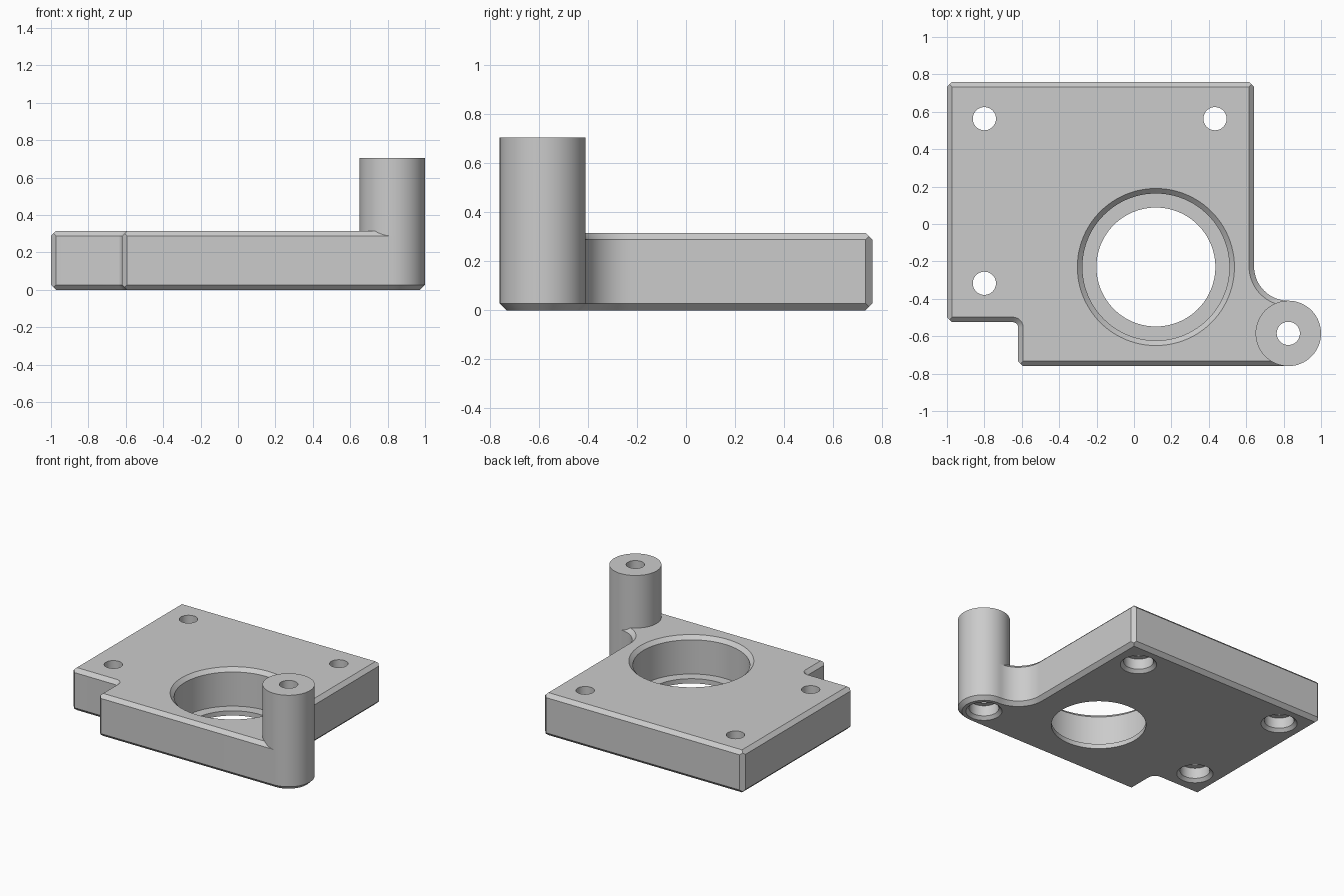
import bpy, bmesh
from math import sin, cos, pi, radians

if "Cube" in bpy.data.objects:
    bpy.data.objects.remove(bpy.data.objects["Cube"])

grey = bpy.data.materials.new("machined_grey")
grey.use_nodes = True
colour = (0.6, 0.6, 0.6, 1)
grey.diffuse_color = colour
grey.node_tree.nodes["Principled BSDF"].inputs["Base Color"].default_value = colour

THICK, CH = 0.315, 0.027           # plate thickness and chamfer size
BOSS, BOSS_R, BOSS_TOP = (0.825, -0.585), 0.175, 0.705
BORE_R = 0.062


def make_object(name, bm):
    bmesh.ops.remove_doubles(bm, verts=bm.verts, dist=1e-5)
    bmesh.ops.recalc_face_normals(bm, faces=bm.faces)
    mesh = bpy.data.meshes.new(name)
    bm.to_mesh(mesh)
    bm.free()
    mesh.materials.append(grey)
    obj = bpy.data.objects.new(name, mesh)
    bpy.context.scene.collection.objects.link(obj)
    return obj


def bridge(bm, a, b):
    n = len(a)
    for i in range(n):
        quad = (a[i], a[(i + 1) % n], b[(i + 1) % n], b[i])
        bm.faces.new(quad)


def lathe(bm, centre, profile, closed=False, steps=64):
    """Turn a (radius, z) profile around a vertical axis."""
    rings = []
    for r, z in profile:
        angles = [2 * pi * i / steps for i in range(steps)]
        rings.append([bm.verts.new((centre[0] + r * cos(a), centre[1] + r * sin(a), z))
                      for a in angles])
    for a, b in zip(rings, rings[1:]):
        bridge(bm, a, b)
    if closed:
        bridge(bm, rings[-1], rings[0])
    else:
        bm.faces.new(rings[0])
        bm.faces.new(rings[-1])


def arc(centre, r, start, end, steps):
    angles = [radians(start + (end - start) * i / steps) for i in range(steps + 1)]
    return [(centre[0] + r * cos(a), centre[1] + r * sin(a)) for a in angles]


def corner(x, y, sx, sy, d, x_first=False):
    """Chamfered outer corner, moved inward by d."""
    cut = max(CH - 2 * d, 0)
    x, y = x + d * sx, y + d * sy
    pair = [(x, y + cut * sy), (x + cut * sx, y)]
    return pair[::-1] if x_first else pair


def outline(d):
    """Plate outline, moved inward by d."""
    return (corner(-1, -0.525, 1, 1, d)
            + arc((-0.647, -0.552), 0.027 + d, 90, 0, 6)
            + corner(-0.62, -0.76, 1, 1, d)
            + arc(BOSS, BOSS_R - d, -90, 90, 32)
            + arc((BOSS[0], -0.227), 0.183 + d, 270, 180, 16)
            + corner(0.642, 0.76, -1, -1, d)
            + corner(-1, 0.76, 1, -1, d, True))


# Base plate with chamfered edges
bm = bmesh.new()
half = CH / 2
levels = [(CH, 0), (half, half), (0, CH),
          (0, THICK - CH), (half, THICK - half), (CH, THICK)]
rings = [[bm.verts.new((x, y, z)) for x, y in outline(d)] for d, z in levels]
for low, high in zip(rings, rings[1:]):
    bridge(bm, low, high)
bm.faces.new(rings[0])
bm.faces.new(rings[-1])
plate = make_object("base_plate", bm)

# Cutters: large stepped opening and four counterbored screw holes
bm = bmesh.new()
lathe(bm, (0.117, -0.23), [(0.318, -0.1), (0.318, 0.035), (0.393, 0.035),
                           (0.393, THICK - CH), (0.52, THICK + 0.1)], steps=96)
for spot in [(-0.8, 0.563), (0.433, 0.563), (-0.8, -0.317), BOSS]:
    lathe(bm, spot, [(0.142, -0.02), (0.1, 0.022), (0.1, 0.1),
                     (BORE_R, 0.1), (BORE_R, 0.5)], steps=48 if spot != BOSS else 64)
cutter = make_object("hole_cutter", bm)
cutter.hide_render = True

# Cut the holes and bake the result
mod = plate.modifiers.new("holes", "BOOLEAN")
mod.operation = "DIFFERENCE"
mod.solver = "EXACT"
mod.object = cutter
graph = bpy.context.evaluated_depsgraph_get()
cut_mesh = bpy.data.meshes.new_from_object(plate.evaluated_get(graph))
plate.modifiers.clear()
plate.data = cut_mesh
bpy.data.objects.remove(cutter)

# Tall hollow post standing on the rounded corner
bm = bmesh.new()
base = THICK - CH
lathe(bm, BOSS, [(BORE_R, base), (BOSS_R, base), (BOSS_R, BOSS_TOP),
                 (BORE_R, BOSS_TOP)], closed=True)
post = make_object("corner_post", bm)

# Smooth the round walls, keep the edges sharp
for obj in (plate, post):
    bpy.ops.object.select_all(action="DESELECT")
    obj.select_set(True)
    bpy.context.view_layer.objects.active = obj
    bpy.ops.object.shade_smooth_by_angle(angle=radians(25))
